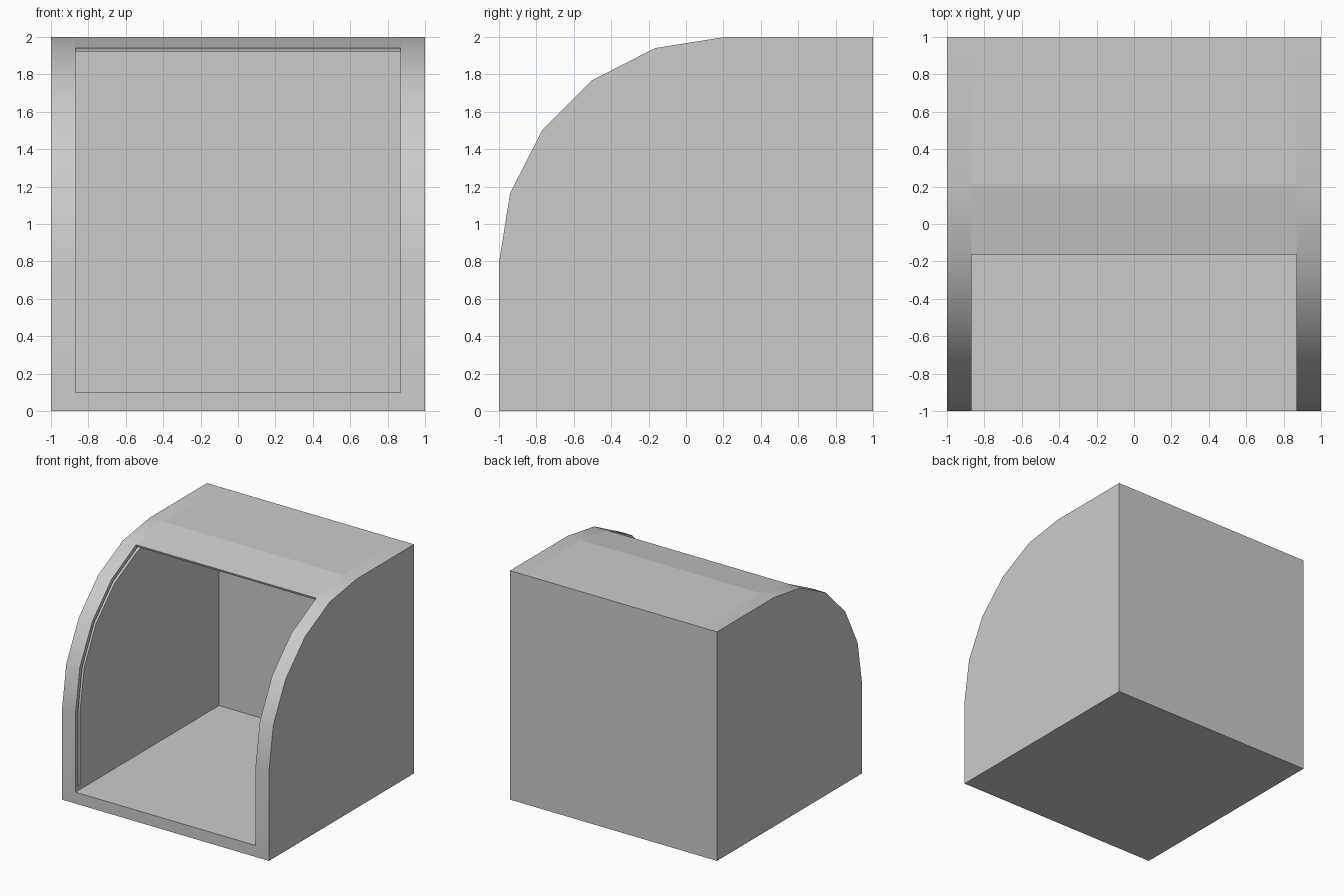
import bpy, bmesh, math

if "Cube" in bpy.data.objects:
    bpy.data.objects.remove(bpy.data.objects["Cube"])

CY, CZ, R = 0.21, 0.79, 1.21      # rounded front-top corner: centre and radius
INNER = 0.87                      # half width of the opening


def arc(offset, first=0, steps=5):
    """Corner points (y, z), moved inwards by offset, from front to top."""
    r = R - offset
    return [(CY - r * math.cos(math.radians(18 * i)),
             CZ + r * math.sin(math.radians(18 * i))) for i in range(first, steps + 1)]


def extrude(name, profile, x0, x1):
    """Prism with a y/z profile running from x0 to x1."""
    bm = bmesh.new()
    face = bm.faces.new([bm.verts.new((x0, y, z)) for y, z in profile])
    ext = bmesh.ops.extrude_face_region(bm, geom=[face])
    verts = [v for v in ext["geom"] if isinstance(v, bmesh.types.BMVert)]
    bmesh.ops.translate(bm, verts=verts, vec=(x1 - x0, 0, 0))
    bmesh.ops.recalc_face_normals(bm, faces=bm.faces)
    mesh = bpy.data.meshes.new(name)
    bm.to_mesh(mesh)
    bm.free()
    obj = bpy.data.objects.new(name, mesh)
    bpy.context.collection.objects.link(obj)
    return obj


def box(name, y0, y1, z0, z1):
    return extrude(name, [(y0, z0), (y1, z0), (y1, z1), (y0, z1)], -INNER, INNER)


# Side panels with a curved door groove on the inner face
side_profile = [(1, 0), (-1, 0)] + arc(0) + [(1, 2)]


def band(a, b, z0, y1):
    outer = [(CY - R + a, z0)] + arc(a) + [(y1, CZ + R - a)]
    inner = [(CY - R + b, z0)] + arc(b) + [(y1, CZ + R - b)]
    return outer + inner[::-1]


for label, s in (("left", -1), ("right", 1)):
    panel = extrude(label + "_side_panel", side_profile, s * INNER, s)
    cutter = extrude(label + "_groove_cutter", band(0.035, 0.065, 0.14, 0.9),
                     s * (INNER - 0.05), s * (INNER + 0.03))
    mod = panel.modifiers.new("door_groove", "BOOLEAN")
    mod.operation = "DIFFERENCE"
    mod.solver = "EXACT"
    mod.object = cutter
    bpy.context.view_layer.update()
    evaluated = panel.evaluated_get(bpy.context.evaluated_depsgraph_get())
    cut_mesh = bpy.data.meshes.new_from_object(evaluated)
    panel.modifiers.clear()
    panel.data = cut_mesh
    bpy.data.objects.remove(cutter)
    bpy.ops.object.select_all(action="DESELECT")
    panel.select_set(True)
    bpy.context.view_layer.objects.active = panel
    bpy.ops.object.shade_smooth_by_angle(angle=math.radians(30))

# Floor, thin back wall and thin roof between the sides
box("floor", -1, 1, 0, 0.1)
box("back_wall", 0.98, 1, 0.1, 1.98)
roof = arc(0, first=4) + [(1, 2), (1, 1.98)] + arc(0.02, first=4)[::-1]
extrude("roof", roof, -INNER, INNER)
